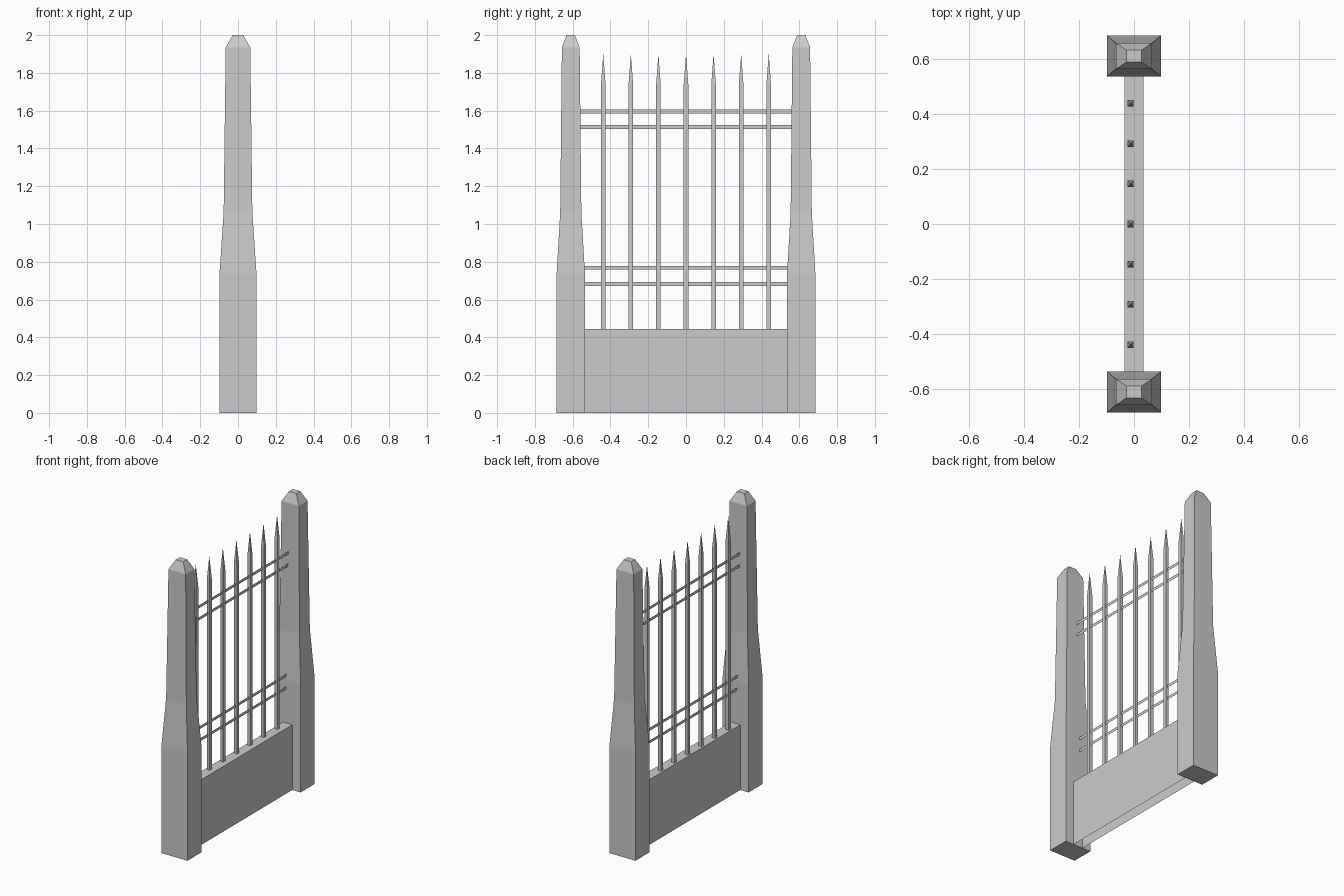
import bpy, bmesh

if "Cube" in bpy.data.objects:
    bpy.data.objects.remove(bpy.data.objects["Cube"])


def make_object(name, bm):
    bmesh.ops.recalc_face_normals(bm, faces=bm.faces)
    mesh = bpy.data.meshes.new(name)
    bm.to_mesh(mesh)
    bm.free()
    obj = bpy.data.objects.new(name, mesh)
    bpy.context.collection.objects.link(obj)
    return obj


def loft(name, cx, cy, sections, tip=None, bottom=True):
    """Stack rectangular sections (z, half_x, half_y), ending flat or in a point."""
    bm = bmesh.new()
    rings = [[bm.verts.new((cx + sx * hx, cy + sy * hy, z))
              for sx, sy in ((-1, -1), (1, -1), (1, 1), (-1, 1))]
             for z, hx, hy in sections]
    for a, b in zip(rings, rings[1:]):
        for i in range(4):
            j = (i + 1) % 4
            bm.faces.new((a[i], a[j], b[j], b[i]))
    top = rings[-1]
    if tip is None:
        bm.faces.new(top)
    else:
        p = bm.verts.new((cx, cy, tip))
        for i in range(4):
            bm.faces.new((top[i], top[(i + 1) % 4], p))
    if bottom:
        bm.faces.new(rings[0][::-1])
    return make_object(name, bm)


# Tapered stone posts with bevelled caps
POST = [(0, 0.098, 0.075), (0.735, 0.098, 0.075), (1.06, 0.076, 0.056),
        (1.935, 0.065, 0.047), (2.0, 0.028, 0.022)]
for side, label in ((-1, "front"), (1, "back")):
    loft(label + "_post", 0, side * 0.61, POST)

# Low wall, open underneath
loft("base_wall", 0, 0, [(0, 0.035, 0.54), (0.445, 0.035, 0.54)], bottom=False)

# Pointed pickets
BAR_X = -0.012
for i in range(7):
    loft(f"picket_{i + 1}", BAR_X, (i - 3) * 0.146,
         [(0.44, 0.011, 0.012), (1.74, 0.011, 0.012)], tip=1.9, bottom=False)

# Flat strip rails in two pairs
for i, (z, half) in enumerate(((0.683, 0.54), (0.768, 0.54),
                               (1.514, 0.56), (1.596, 0.56))):
    bm = bmesh.new()
    bm.faces.new([bm.verts.new((BAR_X, y, z + dz)) for y, dz in
                  ((-half, -0.01), (half, -0.01), (half, 0.01), (-half, 0.01))])
    make_object(f"rail_{i + 1}", bm)
